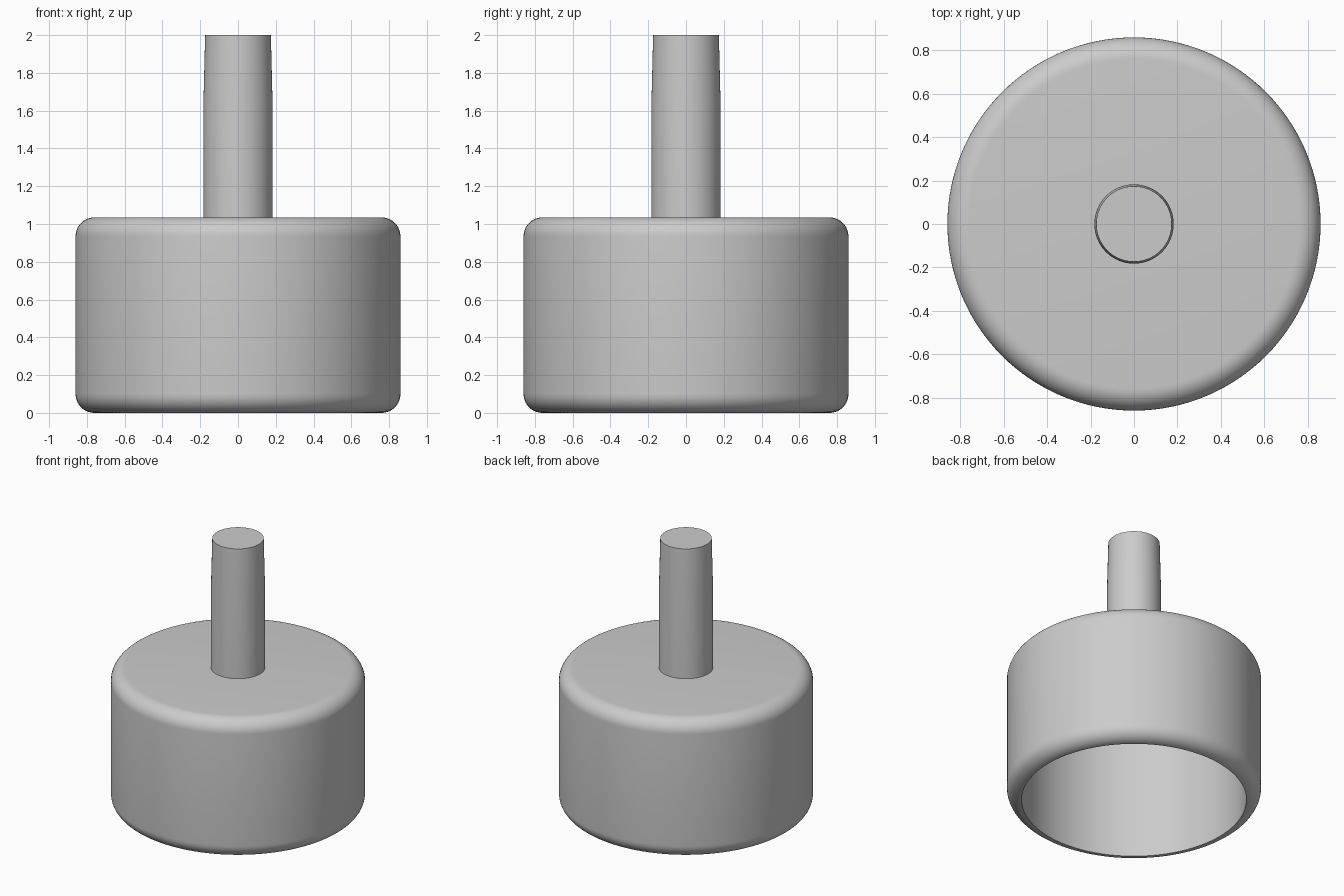
import bpy, bmesh, math
from mathutils import Vector

cube = bpy.data.objects.get("Cube")
if cube:
    bpy.data.objects.remove(cube, do_unlink=True)

grey = bpy.data.materials.new("plain grey")
grey.use_nodes = True
GREY = (0.6, 0.6, 0.6, 1)
grey.diffuse_color = GREY
grey.node_tree.nodes["Principled BSDF"].inputs["Base Color"].default_value = GREY


def lathe(name, profile, segments):
    """Spin a list of (radius, z) points around the z axis."""
    bm = bmesh.new()
    verts = [bm.verts.new((r, 0, z)) for r, z in profile]
    edges = [bm.edges.new(pair) for pair in zip(verts, verts[1:])]
    bmesh.ops.spin(bm, geom=verts + edges, cent=(0, 0, 0), axis=(0, 0, 1),
                   angle=math.tau, steps=segments, use_duplicate=False)
    bmesh.ops.remove_doubles(bm, verts=bm.verts, dist=0.0001)
    bmesh.ops.recalc_face_normals(bm, faces=bm.faces)
    mesh = bpy.data.meshes.new(name)
    bm.to_mesh(mesh)
    bm.free()
    mesh.materials.append(grey)
    obj = bpy.data.objects.new(name, mesh)
    bpy.context.collection.objects.link(obj)
    bpy.ops.object.select_all(action="DESELECT")
    obj.select_set(True)
    bpy.context.view_layer.objects.active = obj
    bpy.ops.object.shade_smooth_by_angle(angle=math.radians(30))
    return obj


def fillet(r, z, radius, start, steps=10):
    """Quarter circle of profile points, starting at an angle in degrees."""
    angles = [math.radians(start + 90 * i / steps) for i in range(steps + 1)]
    return [(r + radius * math.cos(a), z + radius * math.sin(a)) for a in angles]


RADIUS, HEIGHT, ROUND = 0.86, 1.035, 0.1
INNER = RADIUS - ROUND

# Hollow cup, open underneath, with rounded outer edges
cup = [(0, HEIGHT - ROUND), (INNER, HEIGHT - ROUND)]
cup += fillet(INNER, ROUND, ROUND, -90)
cup += fillet(INNER, HEIGHT - ROUND, ROUND, 0)
cup += [(0, HEIGHT)]
lathe("cup_body", cup, 128)

# Solid stem with a slightly tapered end
lathe("stem", [(0, HEIGHT - 0.02), (0.183, HEIGHT - 0.02), (0.183, 1.64),
               (0.174, 2), (0, 2)], 64)
